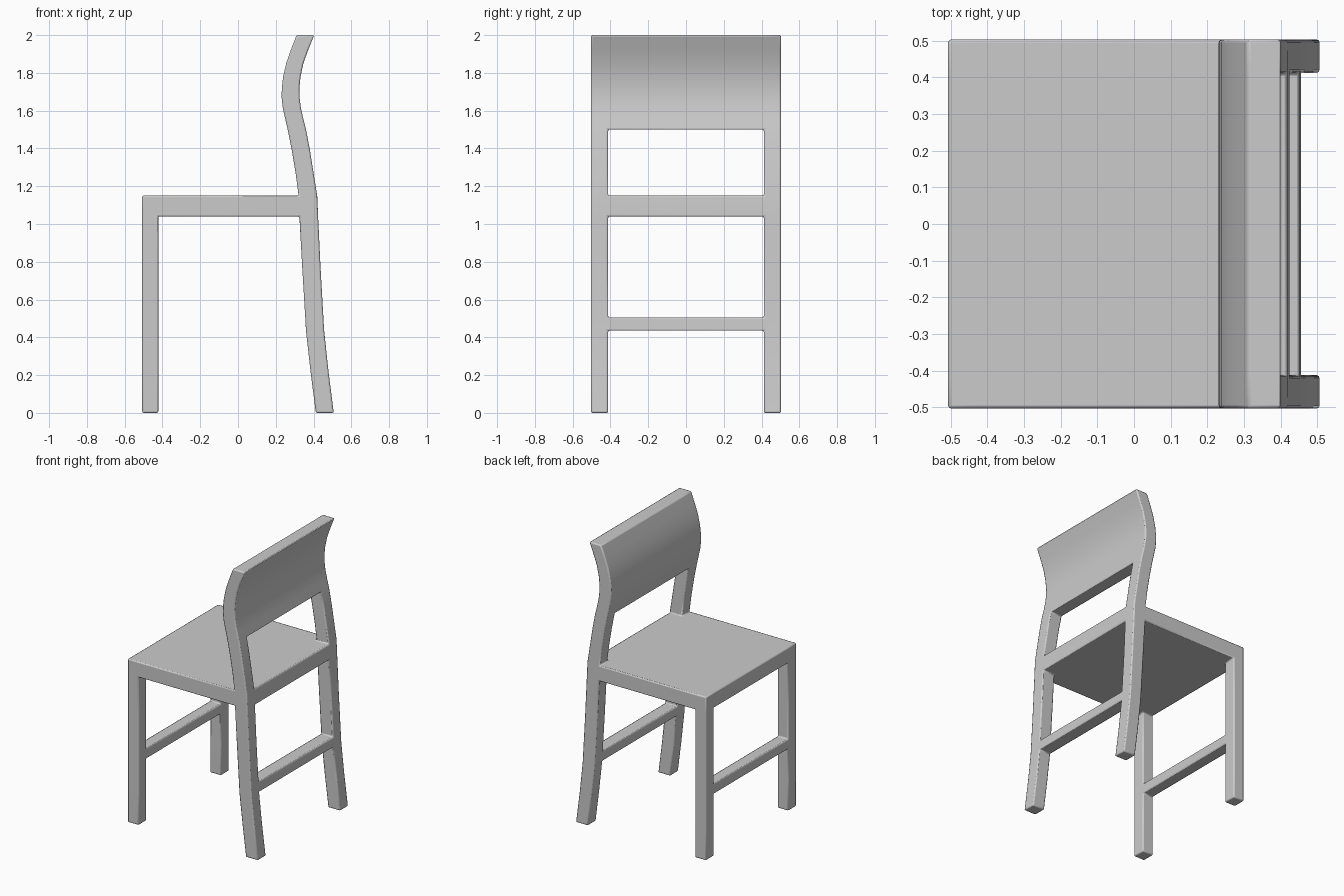
import bpy, bmesh

if "Cube" in bpy.data.objects:
    bpy.data.objects.remove(bpy.data.objects["Cube"])

Y = [-0.503, -0.412, 0.412, 0.503]          # post / opening / post boundaries
RAIL = (1.04, 1.15)                         # seat thickness

# Side profiles, rows of (z, front x, rear x)
BACK = [(0, .412, .507), (.22, .384, .479), (.435, .360, .456), (.505, .356, .452),
        (.77, .340, .437), (RAIL[0], .325, .424), (RAIL[1], .321, .419),
        (1.27, .305, .400), (1.39, .285, .381), (1.5, .263, .360), (1.56, .249, .345),
        (1.62, .236, .332), (1.67, .231, .326), (1.72, .232, .325), (1.78, .239, .331),
        (1.85, .255, .346), (1.92, .279, .371), (2, .310, .403)]
FRONT = [(z, -.507, -.422) for z in (0, .22, .435, .505, .77, *RAIL)]

bm = bmesh.new()


def quad(*pts):
    bm.faces.new([bm.verts.new(p) for p in pts])


def frame(rows, seat_side):
    """Grid frame: two posts, with the opening filled at stretcher, seat and backrest rows."""
    def solid(i, j):
        if not (0 <= i < len(rows) - 1 and 0 <= j < 3):
            return False
        return j != 1 or rows[i][0] in (.435, RAIL[0]) or rows[i][0] >= 1.5

    for i in range(len(rows) - 1):
        for j in range(3):
            if not solid(i, j):
                continue
            lo, hi, y0, y1 = rows[i], rows[i + 1], Y[j], Y[j + 1]
            for s in (1, 2):
                if not (s == seat_side and lo[0] == RAIL[0]):   # left open for the seat
                    quad((lo[s], y0, lo[0]), (lo[s], y1, lo[0]),
                         (hi[s], y1, hi[0]), (hi[s], y0, hi[0]))
            for r, di in ((lo, -1), (hi, 1)):
                if not solid(i + di, j):
                    quad((r[1], y0, r[0]), (r[2], y0, r[0]), (r[2], y1, r[0]), (r[1], y1, r[0]))
            for y, dj in ((y0, -1), (y1, 1)):
                if not solid(i, j + dj):
                    quad((lo[1], y, lo[0]), (lo[2], y, lo[0]), (hi[2], y, hi[0]), (hi[1], y, hi[0]))


# Back legs with backrest, and front legs
frame(BACK, 1)
frame(FRONT, 2)

# Seat bridging the two frames
xa = FRONT[-1][2]
xb = {r[0]: r[1] for r in BACK}
for z in RAIL:
    for y0, y1 in zip(Y, Y[1:]):
        quad((xa, y0, z), (xb[z], y0, z), (xb[z], y1, z), (xa, y1, z))
for y in (Y[0], Y[3]):
    quad((xa, y, RAIL[0]), (xb[RAIL[0]], y, RAIL[0]), (xb[RAIL[1]], y, RAIL[1]), (xa, y, RAIL[1]))

bmesh.ops.remove_doubles(bm, verts=bm.verts[:], dist=1e-4)
bmesh.ops.recalc_face_normals(bm, faces=bm.faces[:])
mesh = bpy.data.meshes.new("chair_frame_and_seat")
bm.to_mesh(mesh)
bm.free()
chair = bpy.data.objects.new("chair_frame_and_seat", mesh)
bpy.context.collection.objects.link(chair)

# Softly rounded edges
bevel = chair.modifiers.new("rounded_edges", 'BEVEL')
bevel.width, bevel.segments, bevel.limit_method = 0.008, 2, 'ANGLE'
bpy.context.view_layer.objects.active = chair
chair.select_set(True)
bpy.ops.object.shade_smooth_by_angle()
